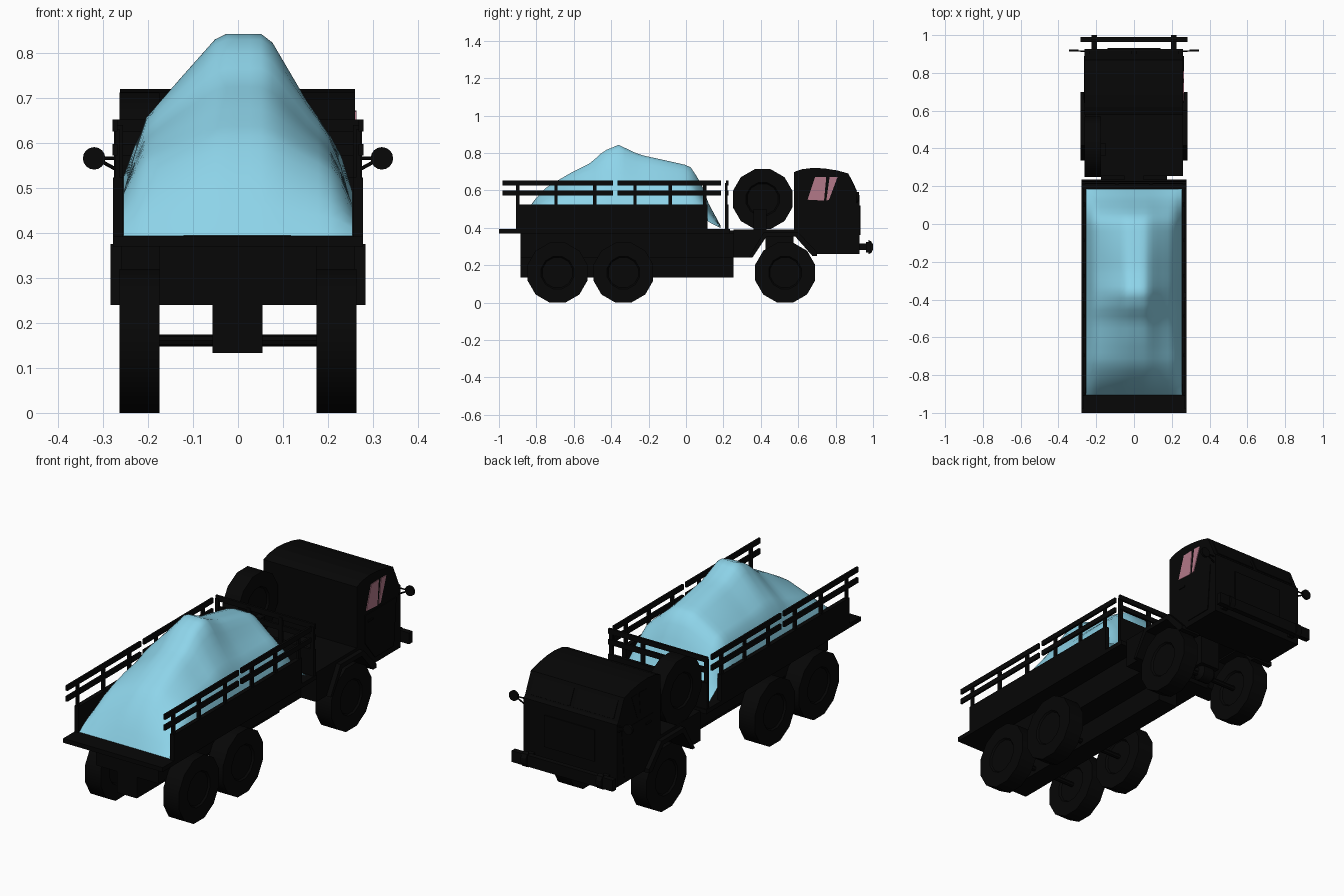
import bpy, bmesh, math
from mathutils import Vector

if "Cube" in bpy.data.objects:
    bpy.data.objects.remove(bpy.data.objects["Cube"])


def material(name, rgb):
    m = bpy.data.materials.new(name)
    m.diffuse_color = (*rgb, 1)
    m.use_nodes = True
    m.node_tree.nodes["Principled BSDF"].inputs["Base Color"].default_value = m.diffuse_color
    return m


BLACK = material("dark_paint", (0.002, 0.002, 0.002))
BLUE = material("load_blue", (0.27, 0.66, 0.82))
PINK = material("window_pink", (0.45, 0.19, 0.25))


def finish(name, bm, mat=BLACK, smooth=None):
    bmesh.ops.recalc_face_normals(bm, faces=bm.faces)
    me = bpy.data.meshes.new(name)
    bm.to_mesh(me)
    bm.free()
    ob = bpy.data.objects.new(name, me)
    bpy.context.collection.objects.link(ob)
    me.materials.append(mat)
    if smooth:
        bpy.ops.object.select_all(action='DESELECT')
        ob.select_set(True)
        bpy.context.view_layer.objects.active = ob
        bpy.ops.object.shade_smooth_by_angle(angle=math.radians(smooth))
    return ob


def box(name, x, y, z, mat=BLACK):
    return prism(name, [(y[0], z[0]), (y[1], z[0]), (y[1], z[1]), (y[0], z[1])], x, mat)


def prism(name, profile, x, mat=BLACK):
    """Extrude a (y, z) outline between two x values."""
    bm = bmesh.new()
    a, b = [[bm.verts.new((xx, *p)) for p in profile] for xx in x]
    n = len(profile)
    bm.faces.new(a)
    bm.faces.new(b[::-1])
    for i in range(n):
        bm.faces.new((a[i], a[(i + 1) % n], b[(i + 1) % n], b[i]))
    return finish(name, bm, mat)


def lathe(name, profile, cy, cz, sides=12):
    """Spin (x, radius) points about an axis along x, with capped ends."""
    bm = bmesh.new()
    rings = []
    for x, r in profile:
        angs = [(i + 0.5) * math.tau / sides for i in range(sides)]
        rings.append([bm.verts.new((x, cy + r * math.sin(a), cz + r * math.cos(a))) for a in angs])
    for p, q in zip(rings, rings[1:]):
        for i in range(sides):
            j = (i + 1) % sides
            bm.faces.new((p[i], p[j], q[j], q[i]))
    bm.faces.new(rings[0])
    bm.faces.new(rings[-1])
    return finish(name, bm, smooth=32)


def rod(name, p, q, r, sides=8):
    p, q = Vector(p), Vector(q)
    bm = bmesh.new()
    bmesh.ops.create_cone(bm, cap_ends=True, segments=sides, radius1=r, radius2=r, depth=(q - p).length)
    rot = (q - p).to_track_quat('Z', 'Y')
    for v in bm.verts:
        v.co = rot @ v.co + (p + q) / 2
    return finish(name, bm)


def both(x):
    """An x range on the right and its mirror on the left."""
    return [("right", x), ("left", (-x[1], -x[0]))]


def lerp_table(t, table):
    for (a, va), (b, vb) in zip(table, table[1:]):
        if t <= b:
            return va + (vb - va) * max(0, t - a) / (b - a)
    return table[-1][1]


# Wheels, axles and spare wheel
TYRE = [(0.185, 0.085), (0.175, 0.092), (0.175, 0.1655), (0.263, 0.1655), (0.263, 0.09),
        (0.255, 0.083)]
for i, y in enumerate((-0.687, -0.335, 0.53)):
    for side, s in (("right", 1), ("left", -1)):
        lathe(f"wheel_{i}_{side}", [(s * x, r) for x, r in TYRE], y, 0.16)
    rod(f"axle_{i}", (-0.2, y, 0.161), (0.2, y, 0.161), 0.013)
    lathe(f"differential_{i}", [(-0.05, 0.02), (-0.03, 0.04), (0.03, 0.04), (0.05, 0.02)], y, 0.172)
lathe("spare_wheel", [(-x, r) for x, r in TYRE], 0.41, 0.553)
box("spare_wheel_bracket", (-0.19, -0.15), (0.36, 0.43), (0.38, 0.50))

# Chassis and underbody
box("chassis_beam", (-0.057, 0.054), (-0.885, 0.255), (0.133, 0.30))
box("subframe", (-0.175, 0.175), (-0.885, 0.255), (0.24, 0.372))
box("gearbox_block", (-0.056, 0.054), (0.425, 0.575), (0.2, 0.385))
prism("rear_deck", [(0.255, 0.24), (0.345, 0.24), (0.425, 0.36), (0.59, 0.36), (0.59, 0.39),
                    (0.255, 0.39)], (-0.26, 0.26))
box("deck_link", (-0.05, 0.05), (0.2, 0.28), (0.26, 0.385))

# Front wheel arches
ARCH = [(0.335, 0.24), (0.355, 0.24), (0.43, 0.352), (0.585, 0.352), (0.675, 0.25),
        (0.70, 0.25), (0.70, 0.27), (0.60, 0.375), (0.415, 0.375)]
for side, x in both((0.172, 0.284)):
    prism(f"wheel_arch_{side}", ARCH, x)

# Cab
CAB = [(0.578, 0.375), (0.578, 0.698), (0.62, 0.713), (0.68, 0.72), (0.74, 0.717), (0.81, 0.706),
       (0.868, 0.69), (0.915, 0.585), (0.927, 0.575), (0.927, 0.26), (0.687, 0.26)]
prism("cab", CAB, (-0.262, 0.26))
for side, x in both((0.01, 0.235)):
    prism(f"windscreen_{side}", [(0.872, 0.67), (0.877, 0.675), (0.915, 0.595), (0.908, 0.59)], x)
for side, x in both((0.255, 0.264)):
    prism(f"door_panel_{side}", [(0.64, 0.39), (0.72, 0.29), (0.87, 0.29), (0.89, 0.53), (0.64, 0.53)], x)
for side, x in both((0.26, 0.268)):
    box(f"door_handle_{side}", x, (0.66, 0.70), (0.49, 0.50))
# Side windows with a dark divider between the panes
for side, x in both((0.255, 0.2635)):
    tint = PINK if side == "right" else BLACK
    prism(f"window_rear_{side}", [(0.65, 0.55), (0.69, 0.67), (0.75, 0.672), (0.738, 0.545)], x, tint)
    prism(f"window_front_{side}", [(0.75, 0.545), (0.765, 0.55), (0.81, 0.67), (0.768, 0.672)], x, tint)
box("grille", (-0.14, 0.14), (0.92, 0.933), (0.36, 0.52))

# Bumper and mounts
box("bumper", (-0.283, 0.283), (0.963, 0.99), (0.268, 0.325))
for side, x in both((0.195, 0.225)):
    box(f"bumper_mount_{side}", x, (0.92, 0.97), (0.28, 0.315))
    prism(f"bumper_hook_{side}", [(0.975, 0.258), (0.99, 0.265), (1.0, 0.285), (1.0, 0.31),
                                  (0.99, 0.328), (0.975, 0.335)], x)

# Round mirrors on two struts
for side, s in (("right", 1), ("left", -1)):
    rod(f"mirror_{side}", (s * 0.32, 0.912, 0.566), (s * 0.32, 0.924, 0.566), 0.025, 16)
    rod(f"mirror_arm_upper_{side}", (s * 0.25, 0.915, 0.566), (s * 0.32, 0.917, 0.566), 0.004, 6)
    rod(f"mirror_arm_lower_{side}", (s * 0.25, 0.913, 0.53), (s * 0.305, 0.917, 0.56), 0.004, 6)

# Cargo bed: floor, side walls, posts and rails
box("bed_floor", (-0.278, 0.278), (-1.0, 0.235), (0.37, 0.392))
for side, x in both((0.256, 0.278)):
    box(f"bed_wall_{side}", x, (-0.91, 0.115), (0.385, 0.523))
for side, x in both((0.262, 0.274)):
    for i, y in enumerate((-0.90, -0.695, -0.487, -0.273, -0.085, 0.10)):
        box(f"rail_post_{side}_{i}", x, (y - 0.009, y + 0.009), (0.5, 0.63))
for side, x in both((0.268, 0.279)):
    for i, y in enumerate(((-0.98, -0.39), (-0.365, 0.187))):
        box(f"lower_rail_{side}_{i}", x, y, (0.572, 0.598))
        box(f"upper_rail_{side}_{i}", x, y, (0.626, 0.652))

# Headboard behind the cab
box("headboard", (-0.277, 0.277), (0.212, 0.228), (0.385, 0.523))
box("headboard_lower_rail", (-0.277, 0.277), (0.214, 0.226), (0.572, 0.598))
box("headboard_upper_rail", (-0.277, 0.277), (0.214, 0.226), (0.626, 0.652))
for i, x in enumerate((-0.266, -0.09, 0.09, 0.266)):
    box(f"headboard_post_{i}", (x - 0.01, x + 0.01), (0.209, 0.222), (0.385, 0.64))

# Heaped load: an open sheet with a ridge line along y and a cross-section over x
RIDGE = [(-0.905, 0.393), (-0.86, 0.48), (-0.80, 0.56), (-0.74, 0.62), (-0.62, 0.69), (-0.51, 0.745),
         (-0.44, 0.81), (-0.36, 0.842), (-0.25, 0.79), (-0.1, 0.757), (0.02, 0.73), (0.08, 0.64),
         (0.12, 0.53), (0.185, 0.41)]
CROSS = [(-0.255, 0.2), (-0.21, 0.57), (-0.14, 0.75), (-0.04, 1.0), (0.065, 1.0), (0.155, 0.66),
         (0.2, 0.52), (0.24, 0.27), (0.255, 0.12)]
NX, NY = 20, 34
bm = bmesh.new()
grid = []
for j in range(NY + 1):
    y = -0.905 + 1.09 * j / NY
    row = []
    for i in range(NX + 1):
        x = -0.255 + 0.51 * i / NX
        crest = lerp_table(y, RIDGE) - 0.392
        # The heap is broader and flatter away from its peak
        flat = min(1, abs(y + 0.36) / 0.35)
        c = lerp_table(x, CROSS) ** (1 - 0.4 * flat)
        row.append(bm.verts.new((x, y, 0.393 + crest * c)))
    grid.append(row)
for j in range(NY):
    for i in range(NX):
        bm.faces.new((grid[j][i], grid[j][i + 1], grid[j + 1][i + 1], grid[j + 1][i]))
finish("cargo_heap", bm, BLUE, smooth=60)
